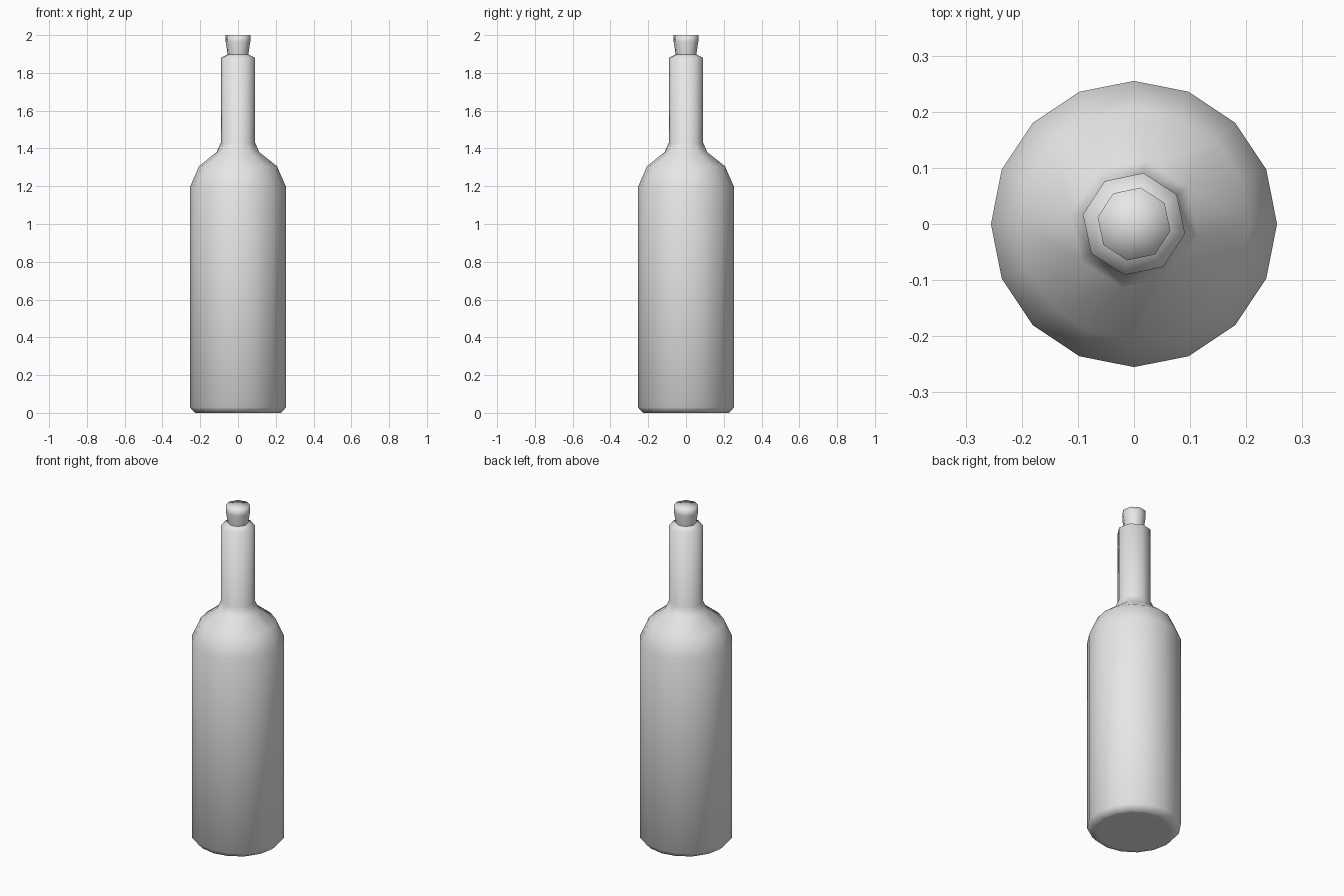
import bpy
import bmesh
from math import cos, sin, tau, radians

cube = bpy.data.objects.get("Cube")
if cube:
    bpy.data.objects.remove(cube, do_unlink=True)

grey = bpy.data.materials.new("plain_grey")
grey.use_nodes = True
grey.diffuse_color = (0.8, 0.8, 0.8, 1)
grey.node_tree.nodes["Principled BSDF"].inputs["Base Color"].default_value = (0.8, 0.8, 0.8, 1)

NECK_TURN = radians(-10.5)


def add_ring(bm, radius, z, sides, turn=0.0):
    return [bm.verts.new((radius * cos(tau * i / sides + turn),
                          radius * sin(tau * i / sides + turn), z))
            for i in range(sides)]


def join_rings(bm, low, high):
    n = len(low)
    m = len(high)
    for i in range(m):
        j = (i + 1) % m
        if n == m:
            bm.faces.new((low[i], low[j], high[j], high[i]))
        else:
            # Halve the side count: one triangle and one quad per upper side
            bm.faces.new((low[2 * i - 1], low[2 * i], high[i]))
            bm.faces.new((low[2 * i], low[2 * i + 1], high[j], high[i]))


def fan_cap(bm, ring, z):
    centre = bm.verts.new((0, 0, z))
    for i, v in enumerate(ring):
        bm.faces.new((v, ring[(i + 1) % len(ring)], centre))


def finish(bm, name):
    bmesh.ops.recalc_face_normals(bm, faces=bm.faces)
    for face in bm.faces:
        face.smooth = True
    mesh = bpy.data.meshes.new(name)
    bm.to_mesh(mesh)
    bm.free()
    mesh.materials.append(grey)
    obj = bpy.data.objects.new(name, mesh)
    bpy.context.collection.objects.link(obj)


# Bottle: sixteen-sided body narrowing into an eight-sided neck
body_profile = [(0.2, 0), (0.228, 0), (0.255, 0.03), (0.255, 1.195), (0.207, 1.305)]
neck_profile = [(0.115, 1.38), (0.0925, 1.43), (0.0925, 1.88), (0.056, 1.897)]
bm = bmesh.new()
rings = [add_ring(bm, r, z, 16) for r, z in body_profile]
rings += [add_ring(bm, r, z, 8, NECK_TURN) for r, z in neck_profile]
for low, high in zip(rings, rings[1:]):
    join_rings(bm, low, high)
fan_cap(bm, rings[0], 0)
finish(bm, "bottle")

# Stopper: tapered plug, wider at the top
bm = bmesh.new()
rings = [add_ring(bm, r, z, 8, NECK_TURN)
         for r, z in [(0.056, 1.897), (0.066, 1.965), (0.066, 2.0)]]
for low, high in zip(rings, rings[1:]):
    join_rings(bm, low, high)
fan_cap(bm, rings[-1], 2.0)
finish(bm, "stopper")
